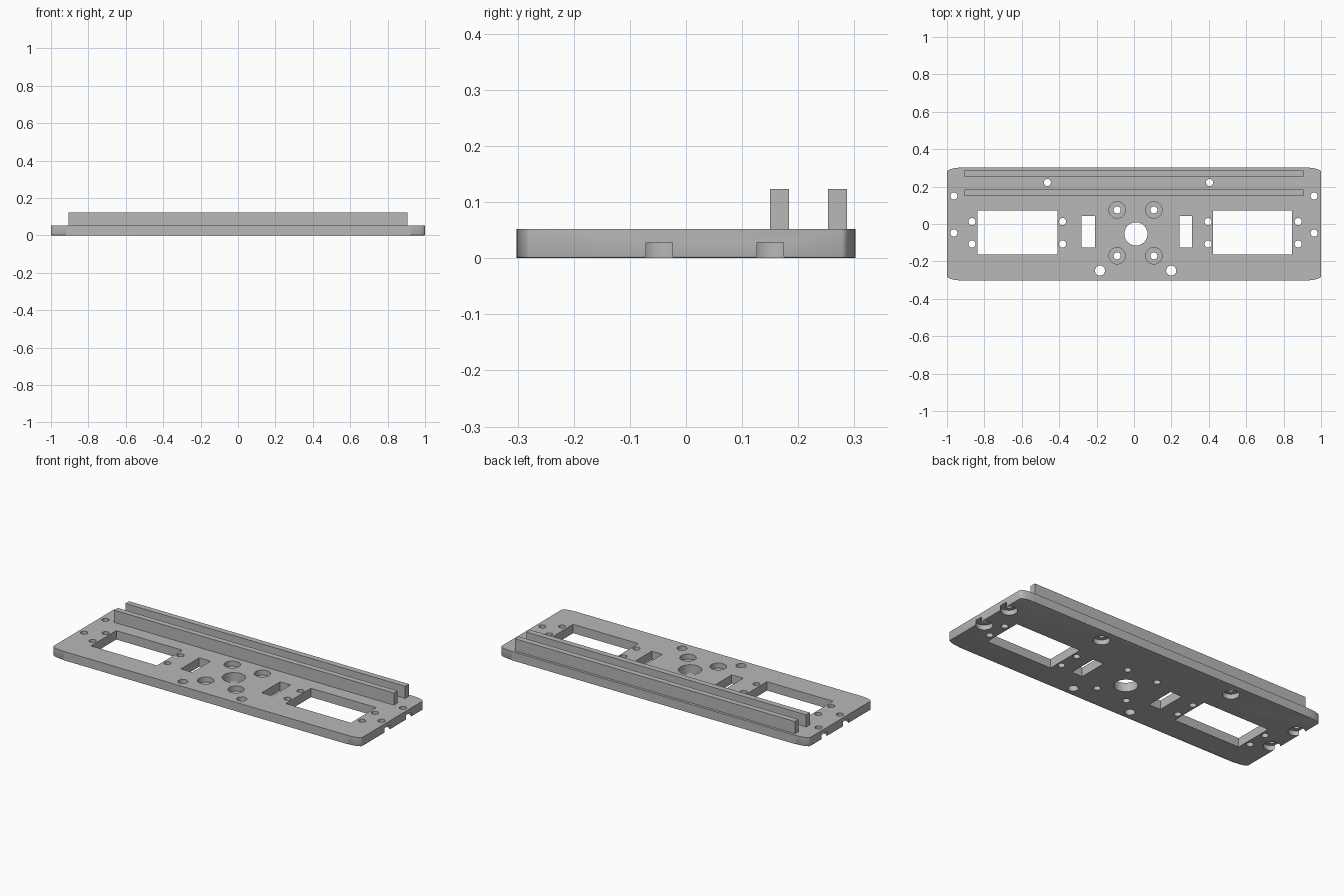
import bpy, bmesh
from math import cos, sin, pi, radians
from mathutils import Matrix, Vector

cube = bpy.data.objects.get("Cube")
if cube:
    bpy.data.objects.remove(cube, do_unlink=True)

grey = bpy.data.materials.new("plain grey")
grey.use_nodes = True
COLOUR = (0.48, 0.48, 0.48, 1)
grey.diffuse_color = COLOUR
grey.node_tree.nodes["Principled BSDF"].inputs["Base Color"].default_value = COLOUR

THICK = 0.052


def finish(bm, name):
    bmesh.ops.recalc_face_normals(bm, faces=bm.faces)
    mesh = bpy.data.meshes.new(name)
    bm.to_mesh(mesh)
    bm.free()
    mesh.materials.append(grey)
    obj = bpy.data.objects.new(name, mesh)
    bpy.context.collection.objects.link(obj)
    return obj


def add_box(bm, x0, x1, y0, y1, z0, z1):
    centre = Vector((x0 + x1, y0 + y1, z0 + z1)) / 2
    size = Matrix.Diagonal((x1 - x0, y1 - y0, z1 - z0, 1))
    bmesh.ops.create_cube(bm, size=1, matrix=Matrix.Translation(centre) @ size)


def add_cylinder(bm, x, y, r, z0, z1):
    bmesh.ops.create_cone(bm, cap_ends=True, segments=32, radius1=r, radius2=r, depth=z1 - z0,
                          matrix=Matrix.Translation((x, y, (z0 + z1) / 2)))


def cut(target, bm, name):
    cutter = finish(bm, name)
    cutter.hide_render = True
    mod = target.modifiers.new(name, "BOOLEAN")
    mod.operation = "DIFFERENCE"
    mod.solver = "EXACT"
    mod.object = cutter
    bpy.context.view_layer.objects.active = target
    bpy.ops.object.modifier_apply(modifier=name)
    bpy.data.objects.remove(cutter, do_unlink=True)


# Base plate: outline with shallow elliptical corners and a softened lower edge
RX, RY, STEPS = 0.085, 0.024, 8
outline = []
for quarter, (sx, sy) in enumerate([(1, 1), (-1, 1), (-1, -1), (1, -1)]):
    for i in range(STEPS + 1):
        a = (quarter + i / STEPS) * pi / 2
        outline.append((sx * (1 - RX) + RX * cos(a), sy * (0.302 - RY) + RY * sin(a), 0))
bm = bmesh.new()
base = bm.faces.new([bm.verts.new(p) for p in outline])
bmesh.ops.extrude_face_region(bm, geom=[base], use_keep_orig=True)
for v in bm.verts:
    if v not in base.verts:
        v.co.z = THICK
lower = [e for e in bm.edges if all(v.co.z < 0.001 for v in e.verts)]
bmesh.ops.bevel(bm, geom=lower, offset=0.004, segments=2, profile=0.5, affect="EDGES")
plate = finish(bm, "base_plate")

# Hole positions
corner_bores = [(x, y) for x in (-0.09, 0.106) for y in (0.075, -0.17)]
end_bores = [(x, y) for x in (-0.963, 0.963) for y in (0.15, -0.048)]
rail_bores = [(-0.463, 0.222), (0.404, 0.222)]
pilot_holes = [(x, y) for x in (-0.866, -0.382, 0.396, 0.878) for y in (0.013, -0.107)]

# Openings right through the plate
bm = bmesh.new()
for x0, x1 in ((-0.838, -0.41), (0.423, 0.845)):
    add_box(bm, x0, x1, -0.163, 0.071, -0.1, 0.2)
for x0, x1 in ((-0.282, -0.208), (0.242, 0.31)):
    add_box(bm, x0, x1, -0.126, 0.044, -0.1, 0.2)
add_cylinder(bm, 0.01, -0.053, 0.062, -0.1, 0.2)
for x in (-0.182, 0.199):
    add_cylinder(bm, x, -0.249, 0.027, -0.1, 0.2)
for x, y in corner_bores + end_bores + rail_bores + pilot_holes:
    add_cylinder(bm, x, y, 0.019, -0.1, 0.2)
cut(plate, bm, "through_cutter")

# Counterbores: from above around the middle, from below at the ends and rails
bm = bmesh.new()
for x, y in corner_bores:
    add_cylinder(bm, x, y, 0.044, 0.022, 0.2)
for x, y in end_bores + rail_bores:
    add_cylinder(bm, x, y, 0.044, -0.1, 0.028)
cut(plate, bm, "counterbore_cutter")

bpy.ops.object.select_all(action="DESELECT")
plate.select_set(True)
bpy.context.view_layer.objects.active = plate
bpy.ops.object.shade_smooth_by_angle(angle=radians(30))

# Two parallel rails along the back
for name, y0 in (("front_rail", 0.15), ("back_rail", 0.253)):
    bm = bmesh.new()
    add_box(bm, -0.907, 0.905, y0, y0 + 0.034, THICK - 0.002, 0.123)
    finish(bm, name)
